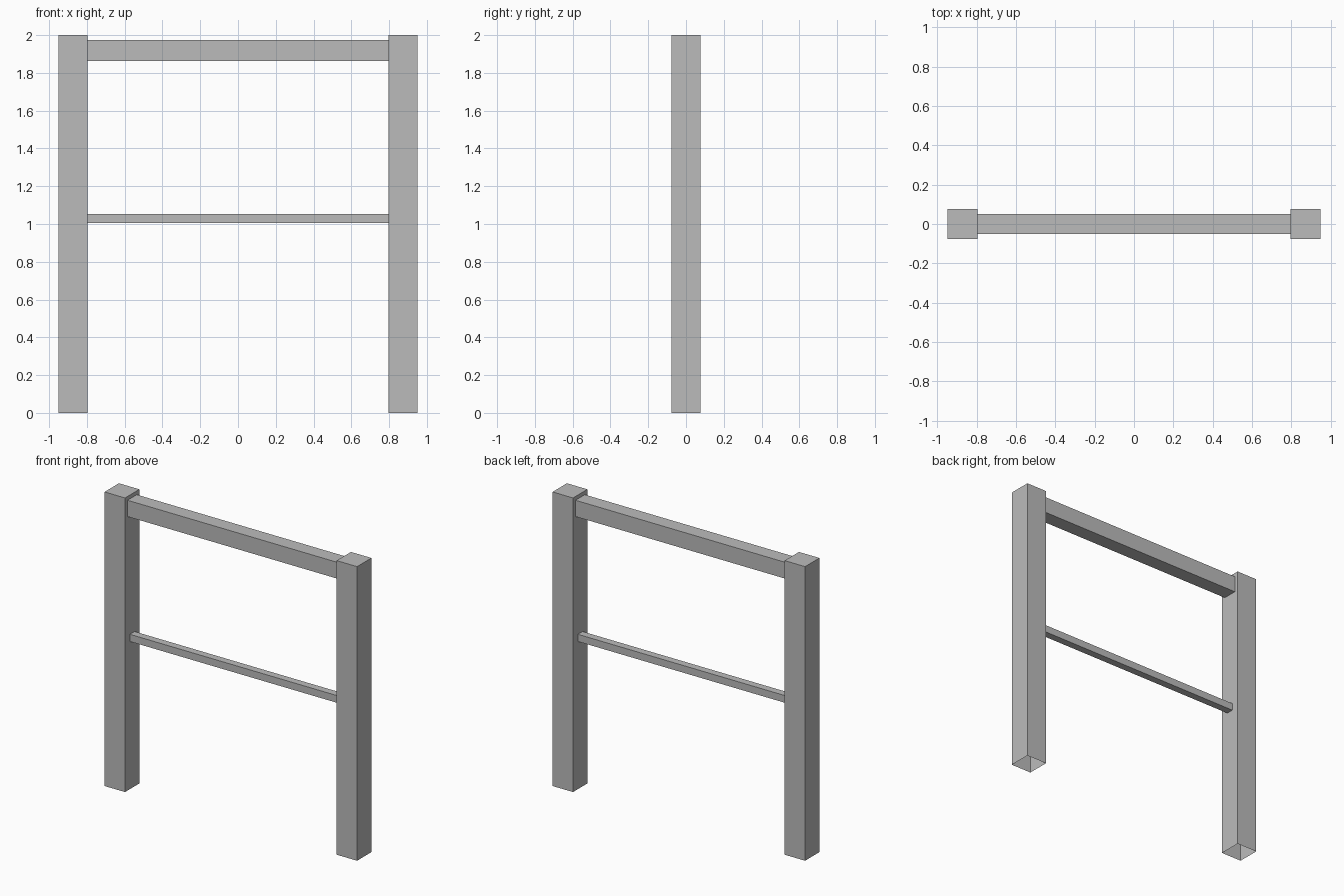
import bpy
import bmesh
from mathutils import Vector

cube = bpy.data.objects.get("Cube")
if cube:
    bpy.data.objects.remove(cube, do_unlink=True)

# Single plain grey for the whole frame
grey = bpy.data.materials.new("plain_grey")
grey.use_nodes = True
colour = (0.5, 0.5, 0.5, 1.0)
grey.diffuse_color = colour
grey.node_tree.nodes["Principled BSDF"].inputs["Base Color"].default_value = colour


def beam(name, low, high, open_sides):
    """Box between two corners, without the faces that point along open_sides."""
    low, high = Vector(low), Vector(high)
    bm = bmesh.new()
    bmesh.ops.create_cube(bm, size=1)
    bmesh.ops.scale(bm, vec=high - low, verts=bm.verts)
    bmesh.ops.translate(bm, vec=(low + high) / 2, verts=bm.verts)
    bm.normal_update()
    gone = [f for f in bm.faces
            if any(f.normal.dot(Vector(d)) > 0.9 for d in open_sides)]
    bmesh.ops.delete(bm, geom=gone, context="FACES_ONLY")
    mesh = bpy.data.meshes.new(name)
    bm.to_mesh(mesh)
    bm.free()
    mesh.materials.append(grey)
    obj = bpy.data.objects.new(name, mesh)
    bpy.context.collection.objects.link(obj)
    return obj


INNER, OUTER, HALF = 0.796, 0.95, 0.077

# Square posts, hollow at the foot
beam("left_post", (INNER, -HALF, 0), (OUTER, HALF, 2), [(0, 0, -1)])
beam("right_post", (-OUTER, -HALF, 0), (-INNER, HALF, 2), [(0, 0, -1)])

# Rails butting against the posts, open at their hidden ends
ends = [(1, 0, 0), (-1, 0, 0)]
for name, half, bottom, top in (("top_rail", 0.05, 1.863, 1.974),
                                ("middle_rail", 0.025, 1.004, 1.053)):
    beam(name, (-INNER, -half, bottom), (INNER, half, top), ends)
